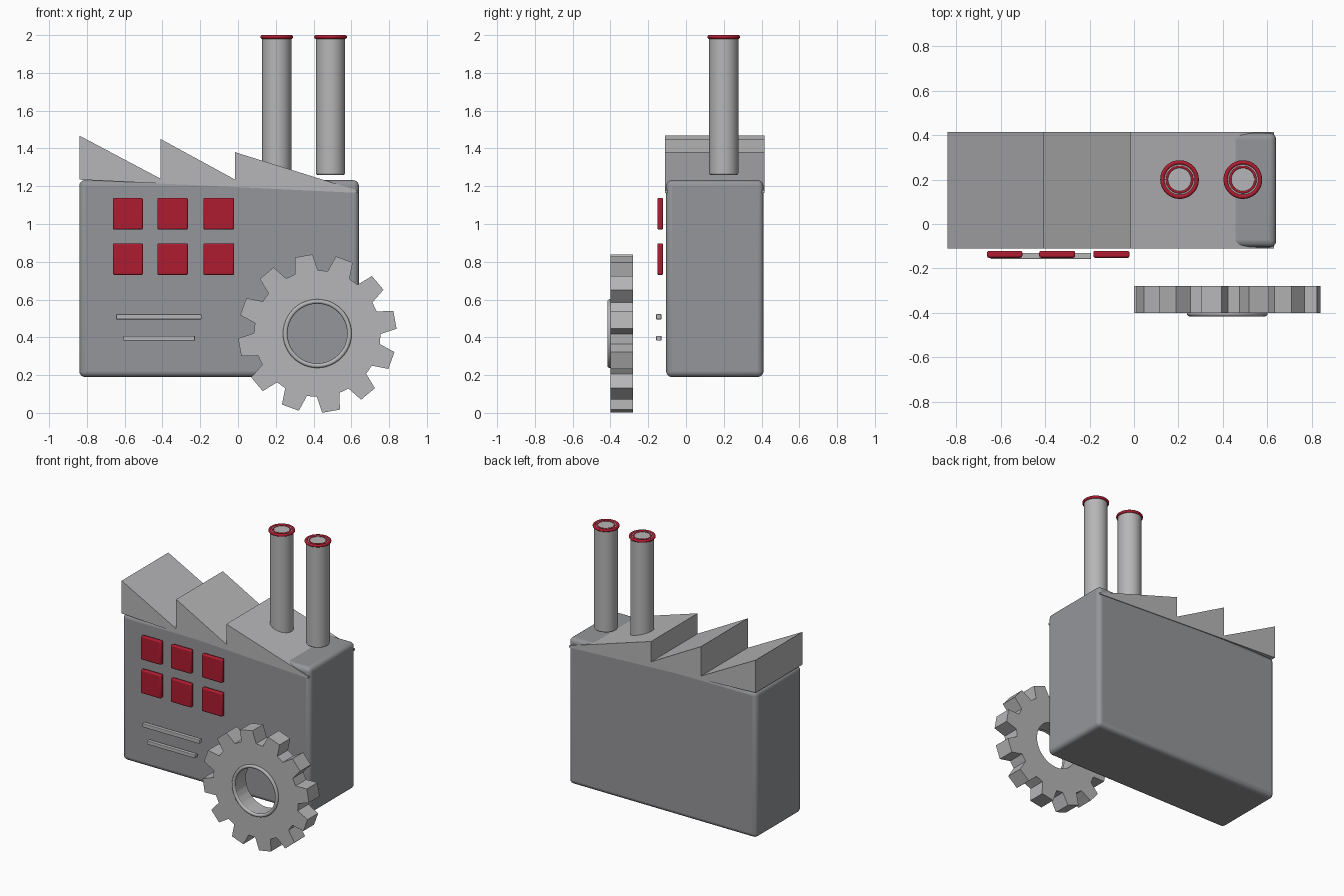
import bpy, bmesh, math
from mathutils import Matrix

if "Cube" in bpy.data.objects:
    bpy.data.objects.remove(bpy.data.objects["Cube"])


def material(name, rgb):
    m = bpy.data.materials.new(name)
    m.diffuse_color = (*rgb, 1)
    m.use_nodes = True
    m.node_tree.nodes["Principled BSDF"].inputs["Base Color"].default_value = m.diffuse_color
    return m


DARK = material("wall_grey", (0.30, 0.305, 0.32))
LIGHT = material("light_grey", (0.47, 0.47, 0.48))
RED = material("red", (0.42, 0.012, 0.03))


def finish(bm, name, mat, bevel=0, segments=2, smooth=False):
    bmesh.ops.recalc_face_normals(bm, faces=bm.faces)
    mesh = bpy.data.meshes.new(name)
    bm.to_mesh(mesh)
    bm.free()
    mesh.materials.append(mat)
    ob = bpy.data.objects.new(name, mesh)
    bpy.context.collection.objects.link(ob)
    if bevel:
        mod = ob.modifiers.new("bevel", "BEVEL")
        mod.width, mod.segments = bevel, segments
        mod.limit_method = "ANGLE"
    if smooth:
        bpy.ops.object.select_all(action="DESELECT")
        ob.select_set(True)
        bpy.context.view_layer.objects.active = ob
        bpy.ops.object.shade_smooth_by_angle(angle=math.radians(35))
    return ob


def box(name, x, y, z, mat, bevel=0, segments=2, smooth=False):
    bm = bmesh.new()
    bmesh.ops.create_cube(bm, size=1)
    for v in bm.verts:
        for i, (lo, hi) in enumerate((x, y, z)):
            v.co[i] = lo if v.co[i] < 0 else hi
    return finish(bm, name, mat, bevel, segments, smooth)


def torus(name, location, major, minor, mat, rotation=(0, 0, 0)):
    bpy.ops.mesh.primitive_torus_add(location=location, rotation=rotation, major_radius=major,
                                     minor_radius=minor, major_segments=48, minor_segments=12)
    ob = bpy.context.object
    ob.name = name
    ob.data.materials.append(mat)
    bpy.ops.object.shade_smooth()


# Main building
box("factory_body", (-0.84, 0.64), (-0.105, 0.41), (0.19, 1.232), DARK, 0.03, 4, True)

# Sawtooth roof: a profile in xz pushed through the depth
profile = [(-0.84, 1.235), (-0.84, 1.468), (-0.41, 1.24), (-0.41, 1.45), (-0.015, 1.235),
           (-0.015, 1.38), (0.63, 1.178), (0.63, 1.165)]
bm = bmesh.new()
face = bm.faces.new([bm.verts.new((x, -0.11, z)) for x, z in profile])
new = bmesh.ops.extrude_face_region(bm, geom=[face])["geom"]
bmesh.ops.translate(bm, vec=(0, 0.525, 0), verts=[g for g in new if isinstance(g, bmesh.types.BMVert)])
finish(bm, "sawtooth_roof", LIGHT)

# Chimneys with red rims
for i, x in enumerate((0.205, 0.49)):
    bm = bmesh.new()
    bmesh.ops.create_cone(bm, cap_ends=True, segments=40, radius1=0.077, radius2=0.077, depth=0.735,
                          matrix=Matrix.Translation((x, 0.2, 1.6275)))
    finish(bm, f"chimney_{i + 1}", LIGHT, 0.008, 2, True)
    torus(f"chimney_rim_{i + 1}", (x, 0.2, 1.99), 0.077, 0.01, RED)
    torus(f"chimney_inner_rim_{i + 1}", (x, 0.2, 1.992), 0.057, 0.006, RED)

# Windows: two rows of three
for r, (z0, z1) in enumerate(((0.97, 1.138), (0.73, 0.898))):
    for c, (x0, x1) in enumerate(((-0.662, -0.503), (-0.427, -0.265), (-0.183, -0.02))):
        box(f"window_{r}_{c}", (x0, x1), (-0.152, -0.121), (z0, z1), RED, 0.008, 2, True)

# Trim bars under the windows
box("trim_bar_upper", (-0.645, -0.193), (-0.158, -0.13), (0.495, 0.523), LIGHT, 0.004)
box("trim_bar_lower", (-0.607, -0.228), (-0.158, -0.13), (0.382, 0.408), LIGHT, 0.004)

# Gear: toothed outline bridged to a round hole, front and back
CX, CZ, TEETH = 0.42, 0.42, 12
HOLE, ROOT, TIP = 0.163, 0.335, 0.42
points = []
for k in range(TEETH):
    for off, rad in ((-10.5, ROOT), (-6.5, TIP), (6.5, TIP), (10.5, ROOT)):
        points.append((math.radians(10 + 360 * k / TEETH + off), rad))
bm = bmesh.new()
rings = []
for y, hole in ((-0.40, False), (-0.28, False), (-0.28, True), (-0.40, True)):
    rings.append([bm.verts.new((CX + (HOLE if hole else r) * math.cos(a), y,
                                CZ + (HOLE if hole else r) * math.sin(a))) for a, r in points])
n = len(points)
for a, b in zip(rings, rings[1:] + rings[:1]):
    for i in range(n):
        j = (i + 1) % n
        bm.faces.new((a[i], a[j], b[j], b[i]))
finish(bm, "gear", LIGHT, smooth=False)
torus("gear_hub_ring", (CX, -0.404, CZ), 0.17, 0.012, LIGHT, (math.pi / 2, 0, 0))
